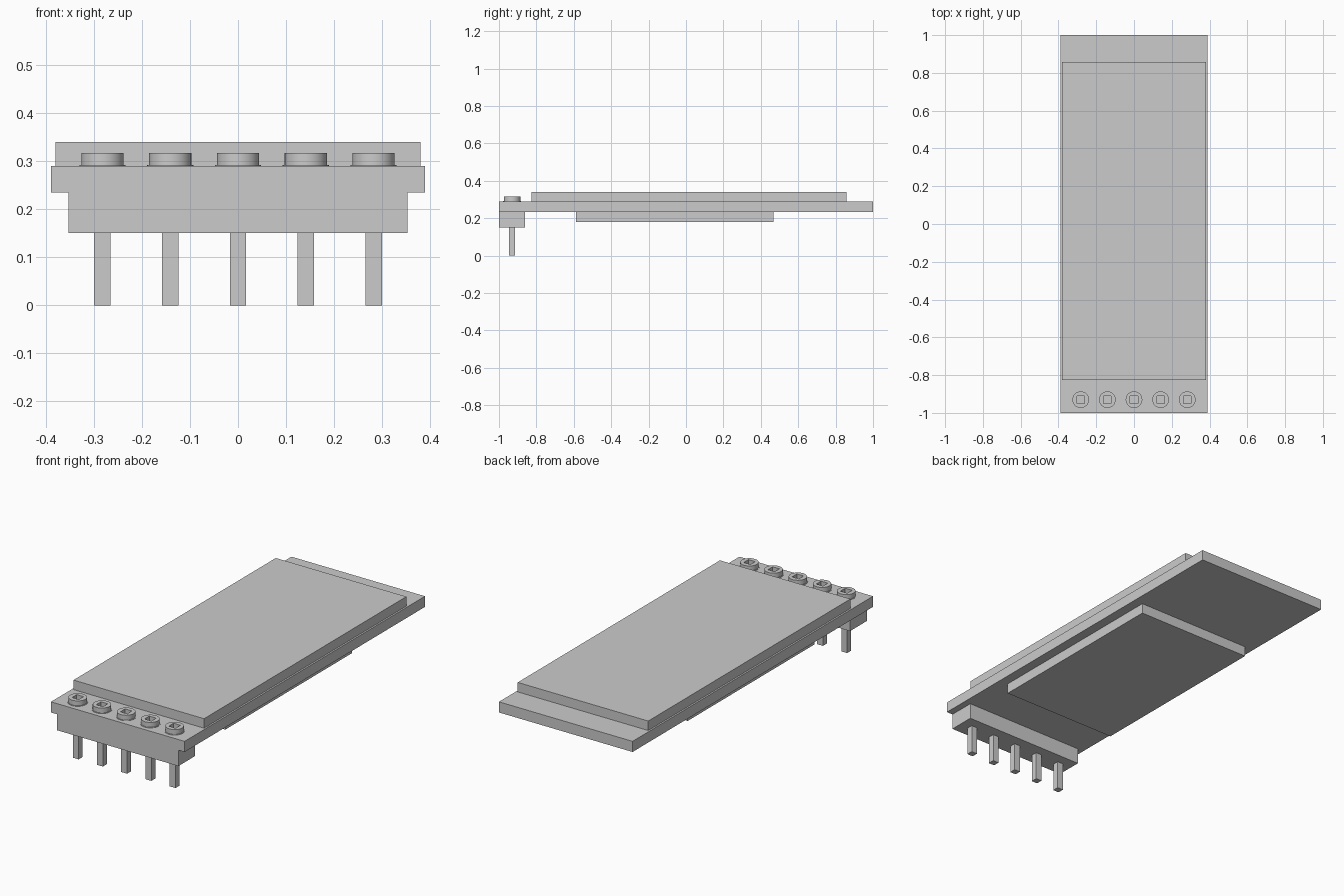
import bpy
import bmesh
from math import cos, sin, pi, radians

cube = bpy.data.objects.get("Cube")
if cube:
    bpy.data.objects.remove(cube, do_unlink=True)

grey = bpy.data.materials.new("plain_grey")
grey.use_nodes = True
colour = (0.6, 0.6, 0.6, 1)
grey.diffuse_color = colour
grey.node_tree.nodes["Principled BSDF"].inputs["Base Color"].default_value = colour


def finish(name, bm):
    bmesh.ops.recalc_face_normals(bm, faces=bm.faces)
    mesh = bpy.data.meshes.new(name)
    bm.to_mesh(mesh)
    bm.free()
    mesh.materials.append(grey)
    obj = bpy.data.objects.new(name, mesh)
    bpy.context.collection.objects.link(obj)
    return obj


def box(name, x, y, z):
    """Box from (low, high) ranges on each axis."""
    bm = bmesh.new()
    bmesh.ops.create_cube(bm, size=1)
    for v in bm.verts:
        v.co = [(a + b) / 2 + c * (b - a) for (a, b), c in zip((x, y, z), v.co)]
    return finish(name, bm)


def collar(name, x, y, z, radius, hole, segments=32):
    """Round collar with a square hole through it."""
    bm = bmesh.new()
    # Cross-section corners: outer low, outer high, inner high, inner low
    section = [(True, z[0]), (True, z[1]), (False, z[1]), (False, z[0])]
    rings = []
    for i in range(segments):
        c, s = cos(2 * pi * i / segments), sin(2 * pi * i / segments)
        square = hole / max(abs(c), abs(s))
        rings.append([bm.verts.new((x + c * r, y + s * r, h))
                      for outer, h in section
                      for r in [radius if outer else square]])
    for i, ring in enumerate(rings):
        following = rings[(i + 1) % segments]
        for j in range(4):
            k = (j + 1) % 4
            bm.faces.new((ring[j], following[j], following[k], ring[k]))
    obj = finish(name, bm)
    bpy.ops.object.select_all(action="DESELECT")
    obj.select_set(True)
    bpy.context.view_layer.objects.active = obj
    bpy.ops.object.shade_smooth_by_angle(angle=radians(30))


# Board with display on top, chip plate and pin header beneath
box("circuit_board", (-0.389, 0.389), (-1, 1), (0.234, 0.29))
box("display_panel", (-0.38, 0.38), (-0.825, 0.857), (0.29, 0.34))
box("underside_plate", (-0.337, 0.337), (-0.587, 0.467), (0.18, 0.234))
box("pin_header", (-0.353, 0.353), (-1, -0.86), (0.15, 0.234))

# Row of square pins, each with a solder pad and collar
PIN, PIN_Y = 0.017, -0.93
for i in range(5):
    x = (i - 2) * 0.141
    box(f"pin_{i + 1}", (x - PIN, x + PIN), (PIN_Y - PIN, PIN_Y + PIN), (0, 0.295))
    collar(f"solder_pad_{i + 1}", x, PIN_Y, (0.289, 0.292), 0.048, PIN)
    collar(f"solder_collar_{i + 1}", x, PIN_Y, (0.29, 0.317), 0.044, 0.02)
